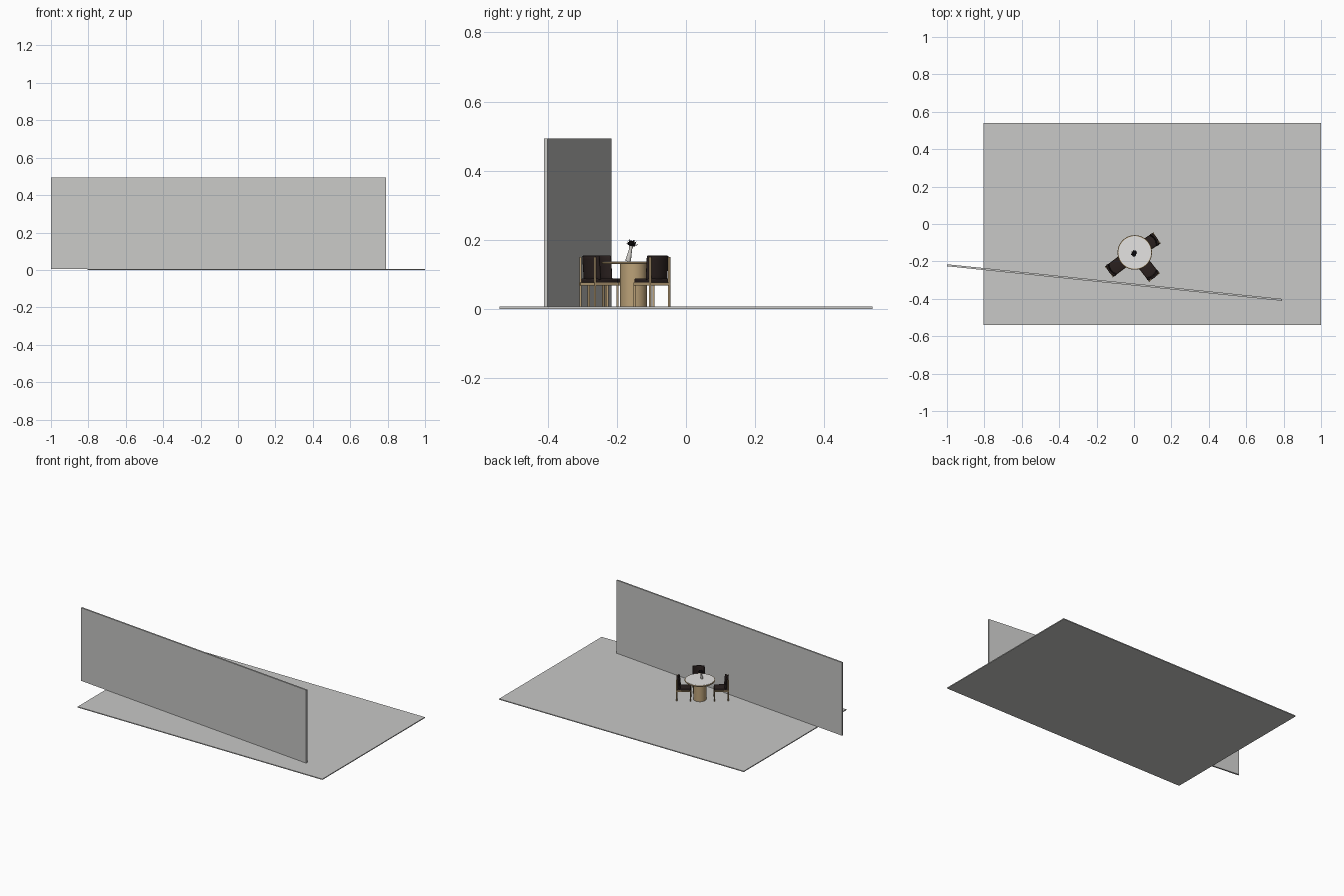
import bpy, bmesh, math, random
from mathutils import Matrix, Vector

if "Cube" in bpy.data.objects:
    bpy.data.objects.remove(bpy.data.objects["Cube"])

random.seed(4)

def mat(name, r, g, b):
    m = bpy.data.materials.new(name)
    m.diffuse_color = (r, g, b, 1)
    m.use_nodes = True
    m.node_tree.nodes["Principled BSDF"].inputs["Base Color"].default_value = m.diffuse_color
    return m

GREY = mat("plain grey", 0.58, 0.58, 0.57)
WHITE = mat("stone white", 0.78, 0.77, 0.76)
TAN = mat("light wood", 0.50, 0.36, 0.19)
DARK = mat("dark leather", 0.022, 0.014, 0.013)
VASE = mat("vase grey", 0.62, 0.60, 0.57)
LEAF = mat("dark flower", 0.012, 0.009, 0.012)

def finish(name, bm, m, matrix=Matrix(), smooth=False):
    me = bpy.data.meshes.new(name)
    bm.normal_update()
    for f in bm.faces:
        f.smooth = smooth
    bm.to_mesh(me)
    bm.free()
    me.materials.append(m)
    ob = bpy.data.objects.new(name, me)
    ob.matrix_world = matrix
    bpy.context.collection.objects.link(ob)
    if smooth:
        bpy.context.view_layer.objects.active = ob
        ob.select_set(True)
        bpy.ops.object.shade_smooth_by_angle(angle=math.radians(40))
        ob.select_set(False)
    return ob

def box(name, lo, hi, m, matrix=Matrix(), bevel=0):
    lo, hi = Vector(lo), Vector(hi)
    bm = bmesh.new()
    bmesh.ops.create_cube(bm, size=1)
    for v in bm.verts:
        v.co = Vector([lo[i] + (v.co[i] + 0.5) * (hi[i] - lo[i]) for i in range(3)])
    if bevel:
        bmesh.ops.bevel(bm, geom=bm.edges[:], offset=bevel, segments=3,
                        profile=0.5, affect='EDGES')
    return finish(name, bm, m, matrix, bevel > 0)

def lathe(name, profile, m, matrix=Matrix(), n=64):
    bm = bmesh.new()
    verts = [bm.verts.new((r, 0, z)) for r, z in profile]
    edges = [bm.edges.new(p) for p in zip(verts, verts[1:])]
    bmesh.ops.spin(bm, geom=verts + edges, axis=(0, 0, 1), cent=(0, 0, 0),
                   angle=2 * math.pi, steps=n)
    bmesh.ops.remove_doubles(bm, verts=bm.verts[:], dist=1e-5)
    bmesh.ops.recalc_face_normals(bm, faces=bm.faces[:])
    return finish(name, bm, m, matrix, True)

def rod(name, a, b, r, m, matrix=Matrix()):
    a, b = Vector(a), Vector(b)
    d = b - a
    bm = bmesh.new()
    bmesh.ops.create_cone(bm, cap_ends=True, segments=12, radius1=r, radius2=r,
                          depth=d.length,
                          matrix=Matrix.Translation((a + b) / 2)
                          @ d.to_track_quat('Z', 'Y').to_matrix().to_4x4())
    return finish(name, bm, m, matrix, True)

# Floor slab and slightly turned wall
FZ = 0.006
box("floor", (-0.804, -0.54, 0), (1, 0.54, FZ), GREY)
turn = Matrix.Translation((-1, -0.2258, 0)) @ Matrix.Rotation(math.atan2(-0.185, 1.791), 4, 'Z')
box("wall", (0, 0, FZ), (1.80, 0.0105, 0.493), GREY, turn)

# Round pedestal table
C = Matrix.Translation((0.004, -0.152, 0))
lathe("table_pedestal", [(0, FZ), (0.039, FZ), (0.039, 0.130), (0, 0.130)], TAN, C)
lathe("table_rim", [(0, 0.129), (0.090, 0.129), (0.092, 0.131), (0.092, 0.135),
                    (0.091, 0.136), (0, 0.136)], TAN, C)
lathe("table_top", [(0, 0.1355), (0.087, 0.1355), (0.087, 0.1372), (0, 0.1372)], WHITE, C)

# Chairs: local +x points away from the table
def backrest(M, w):
    nx, nz, x0 = 12, 6, -0.016
    bm = bmesh.new()
    rows = []
    for k in range(nz + 1):
        z = 0.084 + 0.070 * k / nz
        row = []
        for i in range(nx + 1):
            t = 2 * i / nx - 1
            row.append(bm.verts.new((x0 + 0.006 * k / nz - 0.012 * t * t, t * (w - 0.001), z)))
        rows.append(row)
    for a, b in zip(rows, rows[1:]):
        for i in range(nx):
            bm.faces.new((a[i], a[i + 1], b[i + 1], b[i]))
    ob = finish("chair_backrest", bm, DARK, M, True)
    s = ob.modifiers.new("thickness", 'SOLIDIFY')
    s.thickness, s.offset = 0.011, 0
    b = ob.modifiers.new("soft edge", 'BEVEL')
    b.width, b.segments = 0.003, 2

def chair(angle, r1, depth, w):
    M = C @ Matrix.Rotation(math.radians(angle), 4, 'Z') @ Matrix.Translation((r1, 0, 0))
    f, b, r = -depth + 0.004, -0.004, 0.0033
    for s in (-1, 1):
        y = s * (w - r)
        rod("chair_front_leg", (f, y, FZ), (f, y, 0.076), r, TAN, M)
        rod("chair_rear_post", (b - 0.004, y, FZ), (b - 0.004, y, 0.150), r, TAN, M)
        box("chair_side_rail", (f, y - 0.0025, 0.068), (b, y + 0.0025, 0.076), TAN, M)
    for x in (f, b - 0.004):
        box("chair_cross_rail", (x - 0.0025, -w + r, 0.068), (x + 0.0025, w - r, 0.076), TAN, M)
    box("chair_seat", (f - 0.002, -w + 0.002, 0.074), (b - 0.006, w - 0.002, 0.088), DARK, M, 0.004)
    backrest(M, w)

chair(33, 0.147, 0.095, 0.036)
chair(-52, 0.176, 0.095, 0.037)
chair(217, 0.178, 0.095, 0.037)

# Leaning vase with a dark bunch of flowers
V = Matrix.Translation((0.0, -0.168, 0.137)) @ Matrix.Rotation(math.radians(-12), 4, 'X')
lathe("vase", [(0, 0), (0.007, 0), (0.008, 0.004), (0.006, 0.022), (0.0045, 0.036),
               (0.006, 0.046), (0, 0.046)], VASE, V, 24)
bm = bmesh.new()
for i in range(26):
    a = i * 2.4
    tilt = 0.15 + 1.2 * (i / 26)
    d = Vector((math.cos(a) * math.sin(tilt), math.sin(a) * math.sin(tilt), math.cos(tilt)))
    s = Vector((-math.sin(a), math.cos(a), 0)) * random.uniform(0.004, 0.006)
    o = Vector((0, 0, 0.044))
    L = random.uniform(0.017, 0.023)
    p = [o, o + d * L * 0.6 + s, o + d * L, o + d * L * 0.6 - s]
    bm.faces.new([bm.verts.new(q) for q in p])
flowers = finish("flowers", bm, LEAF, V)
flowers.modifiers.new("thickness", 'SOLIDIFY').thickness = 0.001
bm = bmesh.new()
bmesh.ops.create_icosphere(bm, subdivisions=2, radius=0.009,
                           matrix=Matrix.Translation((0, 0, 0.052)))
finish("flower_core", bm, LEAF, V)
